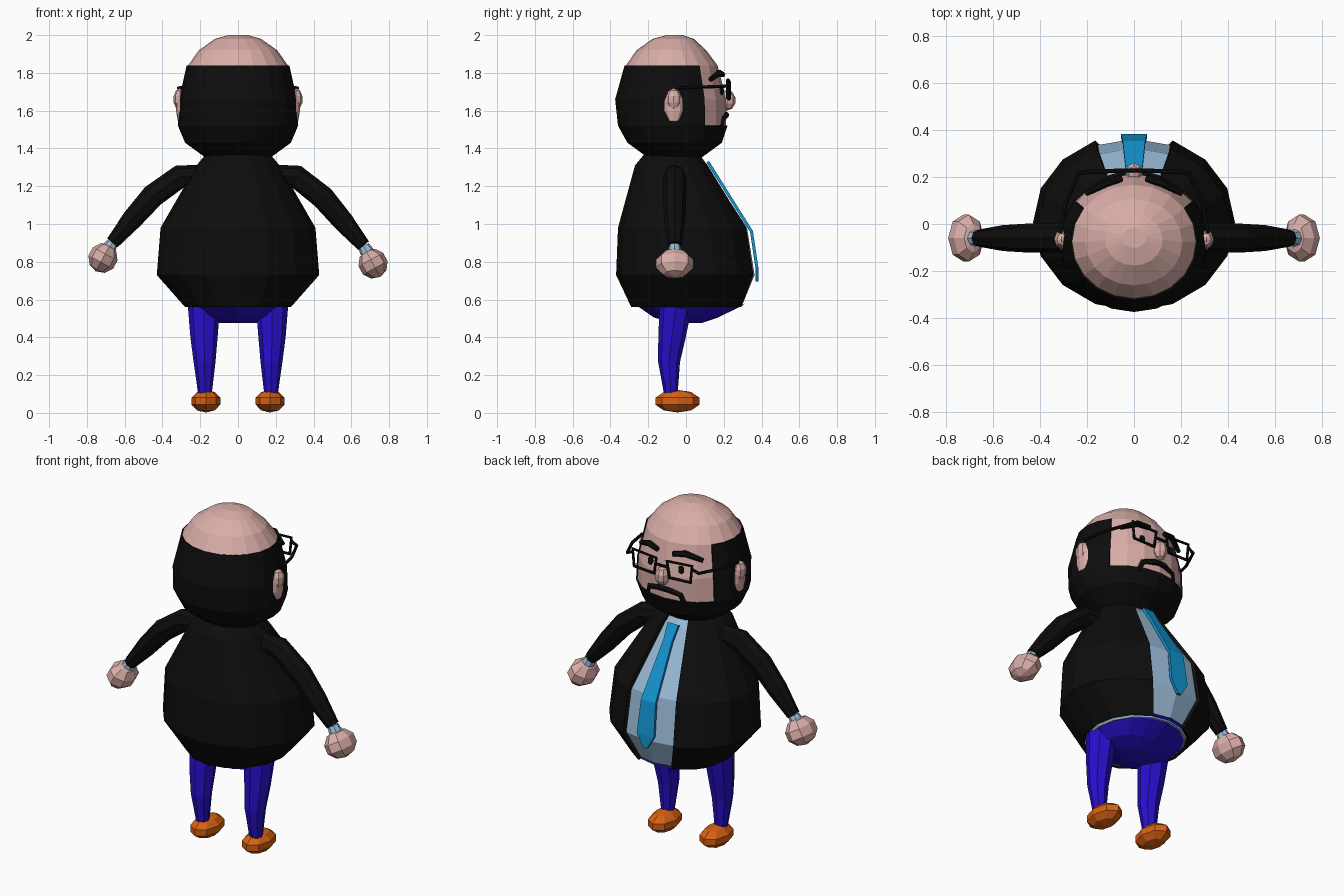
import bpy, bmesh
from math import sin, cos, pi
from mathutils import Matrix, Vector

cube = bpy.data.objects.get("Cube")
if cube:
    bpy.data.objects.remove(cube, do_unlink=True)


def material(name, rgb):
    m = bpy.data.materials.new(name)
    m.use_nodes = True
    m.diffuse_color = (*rgb, 1)
    m.node_tree.nodes["Principled BSDF"].inputs["Base Color"].default_value = (*rgb, 1)
    return m


SKIN = material("skin", (0.70, 0.42, 0.39))
BLACK = material("black", (0.004, 0.004, 0.004))
SHIRT = material("shirt_blue", (0.32, 0.50, 0.68))
TIE = material("tie_blue", (0.006, 0.30, 0.64))
BLUE = material("trouser_blue", (0.02, 0.005, 0.60))
ORANGE = material("shoe_orange", (0.68, 0.12, 0.006))


def add_object(name, mesh, mat):
    ob = bpy.data.objects.new(name, mesh)
    mesh.materials.clear()
    mesh.materials.append(mat)
    bpy.context.collection.objects.link(ob)
    return ob


def from_bmesh(name, bm, mat):
    bmesh.ops.recalc_face_normals(bm, faces=bm.faces[:])
    mesh = bpy.data.meshes.new(name)
    bm.to_mesh(mesh)
    bm.free()
    return add_object(name, mesh, mat)


def loft(name, rings, sides, mat, inset=0.0, skip=None, thick=0.0, caps=True):
    """Stack of ellipses (z, half width, back y, front y); skip drops faces."""
    bm = bmesh.new()
    rows = []
    for z, rx, back, front in rings:
        yc, ry = (back + front) / 2, (front - back) / 2 - inset
        rows.append([bm.verts.new(((rx - inset) * cos(2 * pi * i / sides),
                                   yc + ry * sin(2 * pi * i / sides), z))
                     for i in range(sides)])
    for r in range(len(rows) - 1):
        for i in range(sides):
            angle = 360 * (i + 0.5) / sides
            if skip and skip(r, angle):
                continue
            j = (i + 1) % sides
            bm.faces.new((rows[r][i], rows[r][j], rows[r + 1][j], rows[r + 1][i]))
    if caps:
        bm.faces.new(rows[0])
        bm.faces.new(rows[-1])
    ob = from_bmesh(name, bm, mat)
    if thick:
        mod = ob.modifiers.new("thickness", "SOLIDIFY")
        mod.thickness = thick
        mod.offset = -1
    return ob


def ball(name, loc, size, mat, turn=None, sides=8, rings=5):
    bm = bmesh.new()
    bmesh.ops.create_uvsphere(bm, u_segments=sides, v_segments=rings, radius=1)
    m = Matrix.Translation(loc) @ (turn or Matrix()) @ Matrix.Diagonal((*size, 1))
    bmesh.ops.transform(bm, matrix=m, verts=bm.verts[:])
    return from_bmesh(name, bm, mat)


def tube(name, points, radii, mat, res=2, closed=False):
    """Faceted tube through the points."""
    cu = bpy.data.curves.new(name, "CURVE")
    cu.dimensions = "3D"
    cu.bevel_depth = 1
    cu.bevel_resolution = res
    cu.use_fill_caps = True
    sp = cu.splines.new("POLY")
    sp.points.add(len(points) - 1)
    sp.use_cyclic_u = closed
    sp.use_smooth = False
    for p, co, r in zip(sp.points, points, radii):
        p.co = (*co, 1)
        p.radius = r
    tmp = bpy.data.objects.new(name + "_path", cu)
    bpy.context.collection.objects.link(tmp)
    bpy.context.view_layer.update()
    mesh = bpy.data.meshes.new_from_object(
        tmp.evaluated_get(bpy.context.evaluated_depsgraph_get()))
    bpy.data.objects.remove(tmp, do_unlink=True)
    for p in mesh.polygons:
        p.use_smooth = False
    return add_object(name, mesh, mat)


# Torso: shirt inside an open jacket
torso = [(0.56, 0.28, -0.29, 0.315), (0.73, 0.43, -0.37, 0.385),
         (0.98, 0.41, -0.36, 0.345), (1.31, 0.22, -0.27, 0.13),
         (1.37, 0.17, -0.22, 0.08)]
loft("shirt", torso, 16, SHIRT, inset=0.022)
loft("jacket", torso, 16, BLACK, thick=0.02, caps=False,
     skip=lambda r, a: abs(a - 90) < 22)
loft("trouser_seat", [(0.475, 0.10, -0.06, 0.08), (0.505, 0.20, -0.17, 0.17),
                      (0.575, 0.265, -0.27, 0.312)], 16, BLUE)

# Tie: flat strip down the shirt front
bm = bmesh.new()
strip = [(0.035, 0.115, 1.33), (0.028, 0.165, 1.25), (0.048, 0.347, 0.96),
         (0.056, 0.375, 0.77), (0.012, 0.376, 0.695)]
pairs = [[bm.verts.new((s * w, y, z)) for s in (-1, 1)] for w, y, z in strip]
for a, b in zip(pairs, pairs[1:]):
    bm.faces.new((a[0], a[1], b[1], b[0]))
tie = from_bmesh("tie", bm, TIE)
mod = tie.modifiers.new("thickness", "SOLIDIFY")
mod.thickness = 0.016
mod.offset = 0

# Head: skin, then a hair and beard shell with an open face
head = [(1.35, 0.17, -0.20, 0.08), (1.43, 0.28, -0.31, 0.19),
        (1.52, 0.318, -0.36, 0.22), (1.66, 0.312, -0.375, 0.222),
        (1.84, 0.272, -0.325, 0.175), (1.92, 0.215, -0.27, 0.115),
        (1.98, 0.13, -0.185, 0.05), (2.0, 0.06, -0.11, -0.01)]
loft("head", head, 20, SKIN, inset=0.008)
loft("hair_and_beard", head[:5], 20, BLACK, thick=0.025, caps=False,
     skip=lambda r, a: r >= 2 and abs(a - 90) < 54)
ball("nose", (0, 0.218, 1.655), (0.04, 0.045, 0.055), SKIN)

# Moustache: arch running down into the beard
tube("moustache", [(-0.12, 0.18, 1.5), (-0.10, 0.193, 1.56), (-0.03, 0.213, 1.578),
                   (0.03, 0.213, 1.578), (0.10, 0.193, 1.56), (0.12, 0.18, 1.5)],
     [0.017] * 6, BLACK, res=1)
tube("glasses_bridge", [(-0.035, 0.228, 1.72), (0.035, 0.228, 1.72)],
     [0.008] * 2, BLACK, res=1)

# Paired parts
for s, side in ((1, "left"), (-1, "right")):
    lift = 0 if s > 0 else 0.03
    tube(side + "_arm", [(s * x, -0.06, z) for x, z in
                         ((0.18, 1.26), (0.31, 1.25), (0.45, 1.14 + lift / 3),
                          (0.56, 1.01 + lift / 2), (0.665, 0.885 + lift / 2))],
         [0.055, 0.062, 0.062, 0.055, 0.036], BLACK)
    hand = Vector((s * 0.715, -0.06, 0.79 + lift))
    wrist = Vector((s * 0.665, -0.06, 0.885 + lift / 2))
    tube(side + "_cuff", [wrist, wrist.lerp(hand, 0.35)], [0.03, 0.038], SHIRT)
    turn = (hand - wrist).to_track_quat("Z", "Y").to_matrix().to_4x4()
    ball(side + "_hand", hand, (0.078, 0.105, 0.08), SKIN,
         turn=Matrix.Rotation(-s * 0.5, 4, "Y"))

    tube(side + "_leg", [(s * 0.18, -0.055, 0.56), (s * 0.18, -0.075, 0.40),
                         (s * 0.177, -0.09, 0.27), (s * 0.175, -0.08, 0.10)],
         [0.085, 0.072, 0.058, 0.036], BLUE)
    ball(side + "_shoe", (s * 0.17, -0.045, 0.062), (0.08, 0.123, 0.06), ORANGE)

    ball(side + "_ear", (s * 0.308, -0.065, 1.625), (0.02, 0.05, 0.095), SKIN)
    ball(side + "_ear_bulge", (s * 0.308, -0.065, 1.66), (0.034, 0.042, 0.058), SKIN)

    tube(side + "_eyebrow", [(s * 0.05, 0.195, 1.79), (s * 0.12, 0.175, 1.80),
                             (s * 0.205, 0.13, 1.765)],
         [0.014, 0.018, 0.012], BLACK, res=1)
    ball(side + "_pupil", (s * 0.10, 0.188, 1.705), (0.02, 0.012, 0.024), BLACK)
    tube(side + "_glasses_rim",
         [(s * x, y, z) for x, y, z in ((0.035, 0.228, 1.755), (0.195, 0.222, 1.765),
                                        (0.185, 0.222, 1.665), (0.05, 0.228, 1.66))],
         [0.009] * 4, BLACK, res=1, closed=True)
    tube(side + "_glasses_temple", [(s * 0.195, 0.222, 1.745), (s * 0.235, 0.215, 1.73),
                                    (s * 0.29, 0.09, 1.725), (s * 0.315, -0.04, 1.72)],
         [0.009] * 4, BLACK, res=1)
